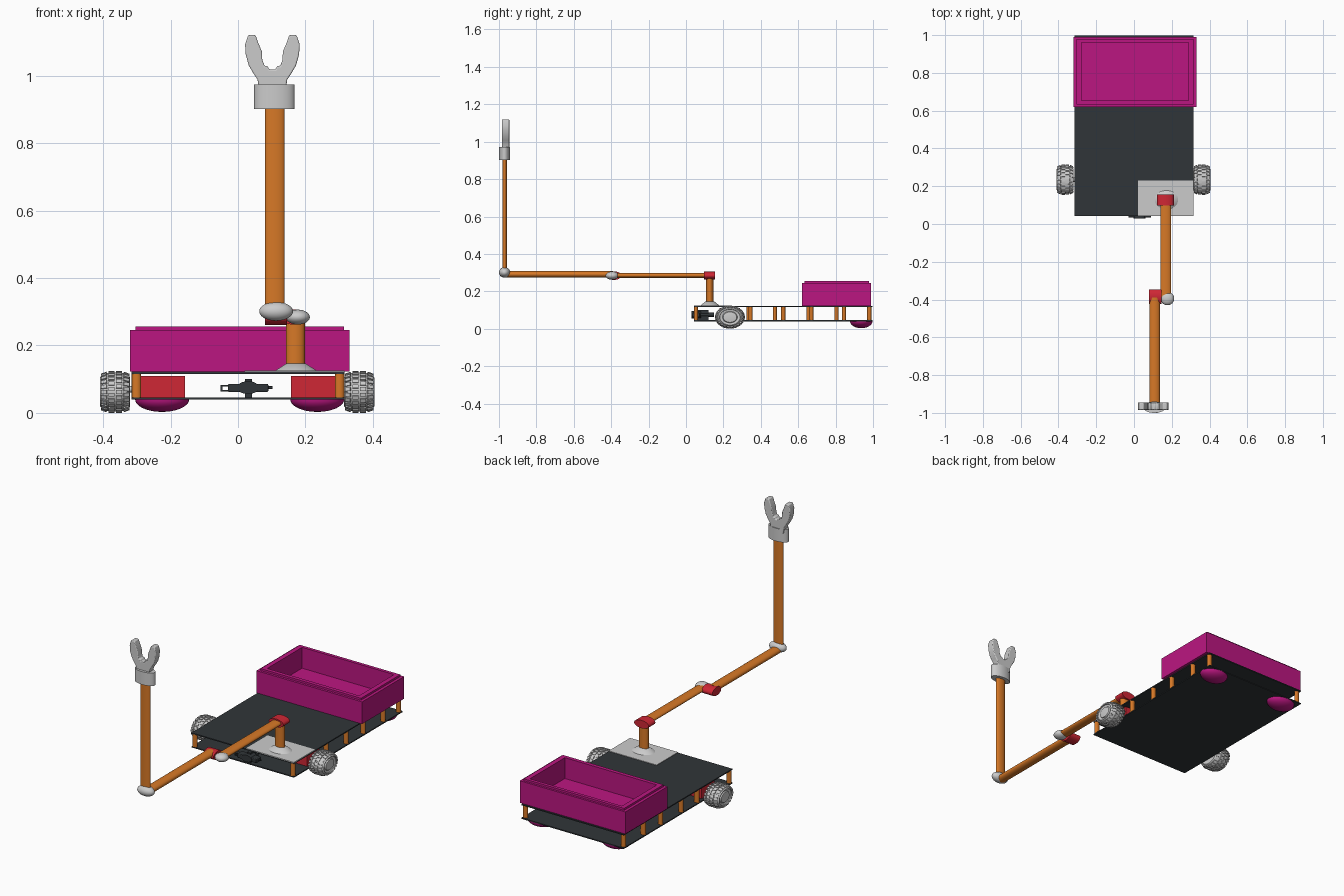
import bpy
import bmesh
import math
from mathutils import Matrix

if "Cube" in bpy.data.objects:
    bpy.data.objects.remove(bpy.data.objects["Cube"], do_unlink=True)


def material(name, rgb):
    mat = bpy.data.materials.new(name)
    mat.use_nodes = True
    mat.diffuse_color = (*rgb, 1)
    mat.node_tree.nodes["Principled BSDF"].inputs["Base Color"].default_value = (*rgb, 1)
    return mat


ORANGE = material("orange", (0.68, 0.19, 0.02))
RED = material("red", (0.62, 0.02, 0.035))
MAGENTA = material("magenta", (0.5, 0.008, 0.22))
DARK = material("charcoal", (0.03, 0.036, 0.04))
GREY = None


def finish(name, bm, mat=GREY, smooth=False, bevel=0):
    bmesh.ops.recalc_face_normals(bm, faces=bm.faces)
    mesh = bpy.data.meshes.new(name)
    bm.to_mesh(mesh)
    bm.free()
    obj = bpy.data.objects.new(name, mesh)
    bpy.context.collection.objects.link(obj)
    if mat:
        mesh.materials.append(mat)
    if bevel:
        mod = obj.modifiers.new("rounded edges", "BEVEL")
        mod.width, mod.segments = bevel, 3
    if smooth:
        bpy.ops.object.select_all(action="DESELECT")
        obj.select_set(True)
        bpy.context.view_layer.objects.active = obj
        bpy.ops.object.shade_smooth_by_angle(angle=math.radians(40))
    return obj


def box(name, x, y, z, mat=GREY, bevel=0):
    """Box from three (low, high) ranges."""
    bm = bmesh.new()
    bmesh.ops.create_cube(bm, size=1)
    for v in bm.verts:
        v.co = [(lo + hi) / 2 + c * (hi - lo) for c, (lo, hi) in zip(v.co, (x, y, z))]
    return finish(name, bm, mat, bevel=bevel)


def rod(name, start, end, radii, mat=GREY, taper=1):
    """Oval rod along one axis; radii are in the remaining axes, in x, y, z order."""
    axis = max(range(3), key=lambda i: abs(end[i] - start[i]))
    length = end[axis] - start[axis]
    bm = bmesh.new()
    bmesh.ops.create_cone(bm, cap_ends=True, segments=40, radius1=1, radius2=taper, depth=1)
    for v in bm.verts:
        across = [v.co.x * radii[0], v.co.y * radii[1]]
        across.insert(axis, v.co.z * length)
        v.co = [(s + e) / 2 + a for s, e, a in zip(start, end, across)]
    return finish(name, bm, mat, smooth=True)


def ellipsoid(name, centre, radii, mat=GREY, lower_half=False):
    bm = bmesh.new()
    bmesh.ops.create_uvsphere(bm, u_segments=32, v_segments=20, radius=1)
    if lower_half:
        bmesh.ops.bisect_plane(bm, geom=bm.verts[:] + bm.edges[:] + bm.faces[:],
                               plane_co=(0, 0, 0), plane_no=(0, 0, 1), clear_outer=True)
        bmesh.ops.holes_fill(bm, edges=[e for e in bm.edges if e.is_boundary])
    bmesh.ops.transform(bm, matrix=Matrix.Translation(centre) @ Matrix.Diagonal((*radii, 1)),
                        verts=bm.verts)
    return finish(name, bm, mat, smooth=True)


def loft(bm, rings):
    """Join equal rings of points into a closed skin."""
    loops = [[bm.verts.new(p) for p in ring] for ring in rings]
    for a, b in zip(loops, loops[1:]):
        for i in range(len(a)):
            j = (i + 1) % len(a)
            bm.faces.new((a[i], a[j], b[j], b[i]))
    bm.faces.new(loops[0])
    bm.faces.new(loops[-1])


# Chassis plates
for name, z in (("lower_plate", 0.04), ("upper_plate", 0.116)):
    box(name, (-0.315, 0.315), (0.042, 0.998), (z, z + 0.006), DARK)

# Spacers between the plates
for side, ys in ((-1, (0.053, 0.335, 0.475, 0.655, 0.805, 0.98)),
                 (1, (0.053, 0.345, 0.52, 0.67, 0.845, 0.98))):
    for y in ys:
        rod("spacer", (side * 0.301, y, 0.044), (side * 0.301, y, 0.118), (0.014, 0.011), ORANGE)

# Cargo tray with raised rim
bm = bmesh.new()
rings = []
for inset, z in ((0, 0.122), (0, 0.245), (0.016, 0.245), (0.016, 0.256), (0.042, 0.256), (0.042, 0.14)):
    x0, x1 = -0.32 + inset, 0.33 - inset
    y0, y1 = 0.62 + inset * 0.8, 0.99 - inset * 0.7
    rings.append([(x0, y0, z), (x1, y0, z), (x1, y1, z), (x0, y1, z)])
loft(bm, rings)
finish("cargo_tray", bm, MAGENTA)

# Rear skids
for x in (-0.225, 0.235):
    ellipsoid("rear_skid", (x, 0.937, 0.04), (0.08, 0.06, 0.037), MAGENTA, lower_half=True)


# Wheels: turned tyre with tread blocks
def wheel(name, x_centre, side):
    bm = bmesh.new()
    steps = 48
    profile = [(-0.04, 0.03), (-0.044, 0.056), (-0.034, 0.07), (-0.015, 0.075), (0.015, 0.075),
               (0.034, 0.07), (0.045, 0.056), (0.04, 0.054), (0.037, 0.04), (0.043, 0.036), (0.045, 0.02)]
    loft(bm, [[(px, r * math.cos(a), r * math.sin(a))
               for a in (math.tau * i / steps for i in range(steps))] for px, r in profile])
    for row, (offset, radius, tilt) in enumerate(((-0.032, 0.069, -0.45), (-0.011, 0.0745, 0),
                                                  (0.011, 0.0745, 0), (0.032, 0.069, 0.45))):
        for i in range(22):
            turn = Matrix.Rotation(math.tau * (i + row % 2 / 2) / 22, 4, "X")
            place = Matrix.Translation((offset, 0, radius)) @ Matrix.Rotation(tilt, 4, "Y")
            block = Matrix.Diagonal((0.018, 0.014, 0.011, 1))
            bmesh.ops.create_cube(bm, size=1, matrix=turn @ place @ block)
    squash = Matrix.Translation((x_centre, 0.235, 0.062)) @ Matrix.Diagonal((side, 1, 0.77, 1))
    bmesh.ops.transform(bm, matrix=squash, verts=bm.verts)
    finish(name, bm, smooth=True)


# Wheels, motors and axles
for side, x, label in ((1, 0.359, "left"), (-1, -0.364, "right")):
    wheel(label + "_wheel", x, side)
    xs = sorted((side * 0.157, side * 0.3))
    box(label + "_motor", xs, (0.18, 0.29), (0.046, 0.11), RED)
    rod(label + "_axle", (side * 0.29, 0.235, 0.07), (side * 0.33, 0.235, 0.07), (0.012, 0.01))

# Front sensor: body, lens, mount, side bracket and pins
box("sensor_body", (-0.03, 0.09), (0.034, 0.075), (0.062, 0.086), DARK, bevel=0.004)
rod("sensor_lens", (0.03, 0.03, 0.075), (0.03, 0.08, 0.075), (0.032, 0.019), DARK)
rod("sensor_shaft", (0.03, 0.07, 0.075), (0.03, 0.15, 0.075), (0.016, 0.011), DARK)
box("sensor_mount", (0.021, 0.042), (0.05, 0.12), (0.046, 0.101), DARK)
for z in (0.064, 0.078):
    box("sensor_bracket_arm", (-0.052, -0.028), (0.045, 0.065), (z, z + 0.004), DARK)
box("sensor_bracket_end", (-0.052, -0.046), (0.045, 0.065), (0.064, 0.082), DARK)
rod("sensor_pin", (0.085, 0.055, 0.075), (0.103, 0.055, 0.075), (0.004, 0.004), DARK)

# Arm base
box("arm_base_pad", (0.02, 0.315), (0.042, 0.23), (0.121, 0.125))
rod("arm_base_flange", (0.172, 0.128, 0.123), (0.172, 0.128, 0.146), (0.065, 0.052), taper=0.45)
rod("arm_column", (0.17, 0.127, 0.14), (0.17, 0.127, 0.285), (0.028, 0.019), ORANGE)
rod("shoulder_joint", (0.166, 0.097, 0.284), (0.166, 0.155, 0.284), (0.045, 0.022), RED)

# Arm segments and joints
rod("upper_arm", (0.168, 0.12, 0.285), (0.168, -0.395, 0.285), (0.029, 0.014), ORANGE)
ellipsoid("elbow_ball", (0.177, -0.395, 0.284), (0.036, 0.035, 0.022))
rod("elbow_joint", (0.08, -0.385, 0.284), (0.146, -0.385, 0.284), (0.039, 0.023), RED)
rod("forearm", (0.109, -0.39, 0.291), (0.109, -0.965, 0.291), (0.028, 0.018), ORANGE)
ellipsoid("wrist_ball", (0.113, -0.97, 0.301), (0.05, 0.03, 0.028))
rod("wrist_arm", (0.109, -0.969, 0.3), (0.109, -0.969, 0.91), (0.029, 0.012), ORANGE)

# Gripper: socket and two-pronged claw
rod("gripper_socket", (0.108, -0.97, 0.901), (0.108, -0.97, 0.973), (0.06, 0.03))
half = [(0.009, 1.018), (0.015, 1.029), (0.023, 1.028), (0.03, 1.047), (0.031, 1.071), (0.044, 1.102),
        (0.05, 1.12), (0.072, 1.12), (0.081, 1.092), (0.079, 1.062), (0.07, 1.03), (0.056, 1.006),
        (0.044, 0.988), (0.038, 0.95)]
outline = half + [(-x, z) for x, z in reversed(half)]
bm = bmesh.new()
loft(bm, [[(0.102 + x, y, z) for x, z in outline] for y in (-0.985, -0.945)])
finish("gripper_claw", bm, smooth=True, bevel=0.007)
